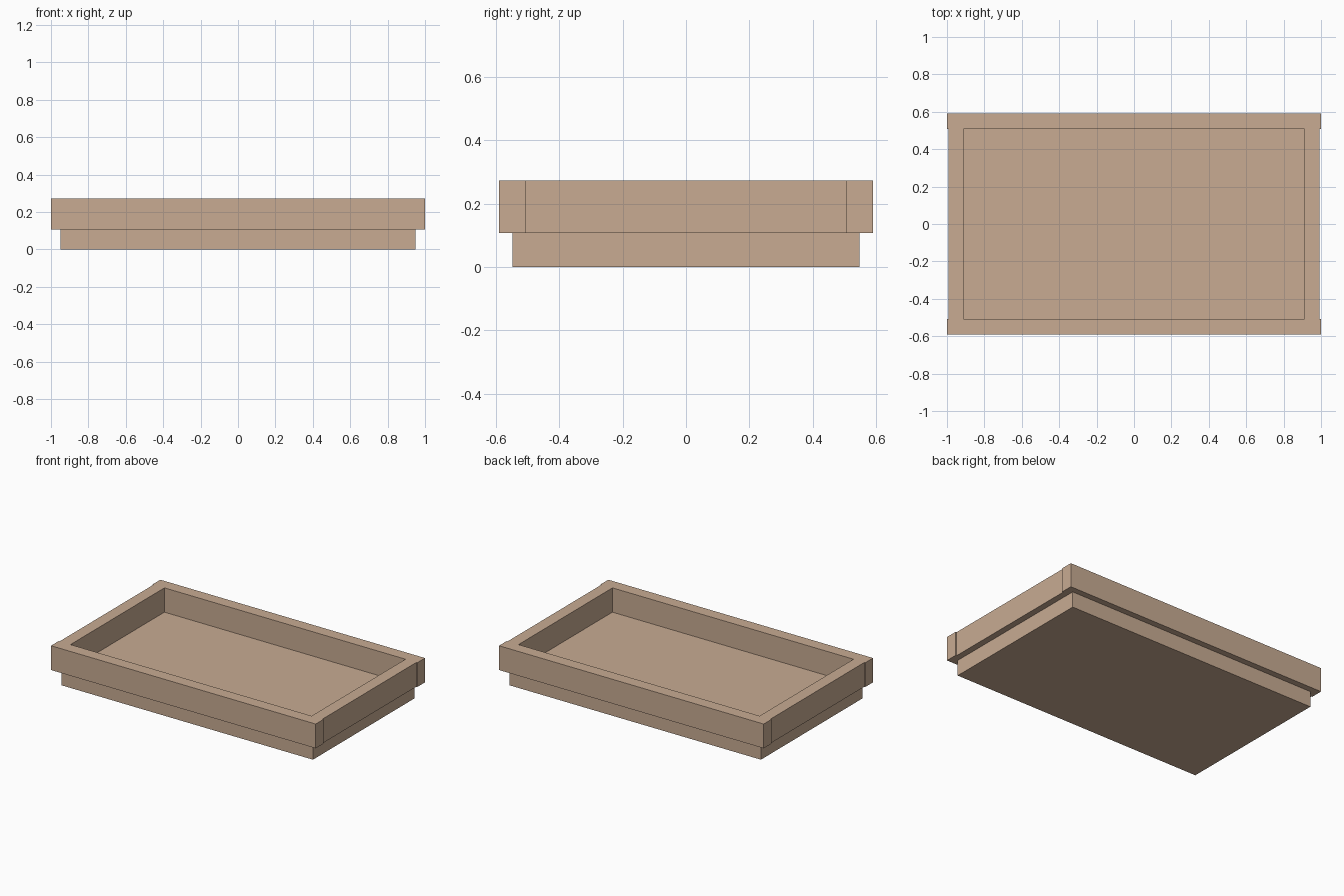
import bpy

cube = bpy.data.objects.get("Cube")
if cube:
    bpy.data.objects.remove(cube, do_unlink=True)

# Light wood material
COLOUR = (0.58, 0.41, 0.29, 1.0)
wood = bpy.data.materials.new("light_wood")
wood.use_nodes = True
wood.diffuse_color = COLOUR
bsdf = next(n for n in wood.node_tree.nodes if n.type == 'BSDF_PRINCIPLED')
bsdf.inputs["Base Color"].default_value = COLOUR


def box(name, low, high):
    """Flat-shaded box between two opposite corners."""
    bpy.ops.mesh.primitive_cube_add(size=1)
    ob = bpy.context.object
    ob.name = ob.data.name = name
    ob.location = [(a + b) / 2 for a, b in zip(low, high)]
    ob.scale = [b - a for a, b in zip(low, high)]
    bpy.ops.object.transform_apply(location=True, rotation=False, scale=True)
    ob.data.materials.append(wood)
    return ob


BASE_TOP, RIM_TOP = 0.107, 0.273
INNER_X, OUTER_X = 0.911, 0.993
INNER_Y, OUTER_Y = 0.507, 0.59

# Solid base whose top is the tray floor
box("tray_base", (-0.95, -0.548, 0), (0.95, 0.548, BASE_TOP))

# Long rails across the front and back
for name, s in (("front_rail", -1), ("back_rail", 1)):
    ys = sorted((s * INNER_Y, s * OUTER_Y))
    box(name, (-1, ys[0], BASE_TOP), (1, ys[1], RIM_TOP))

# Short rails fitted between them, slightly set in from the ends
for name, s in (("left_rail", 1), ("right_rail", -1)):
    xs = sorted((s * INNER_X, s * OUTER_X))
    box(name, (xs[0], -INNER_Y, BASE_TOP), (xs[1], INNER_Y, RIM_TOP))
